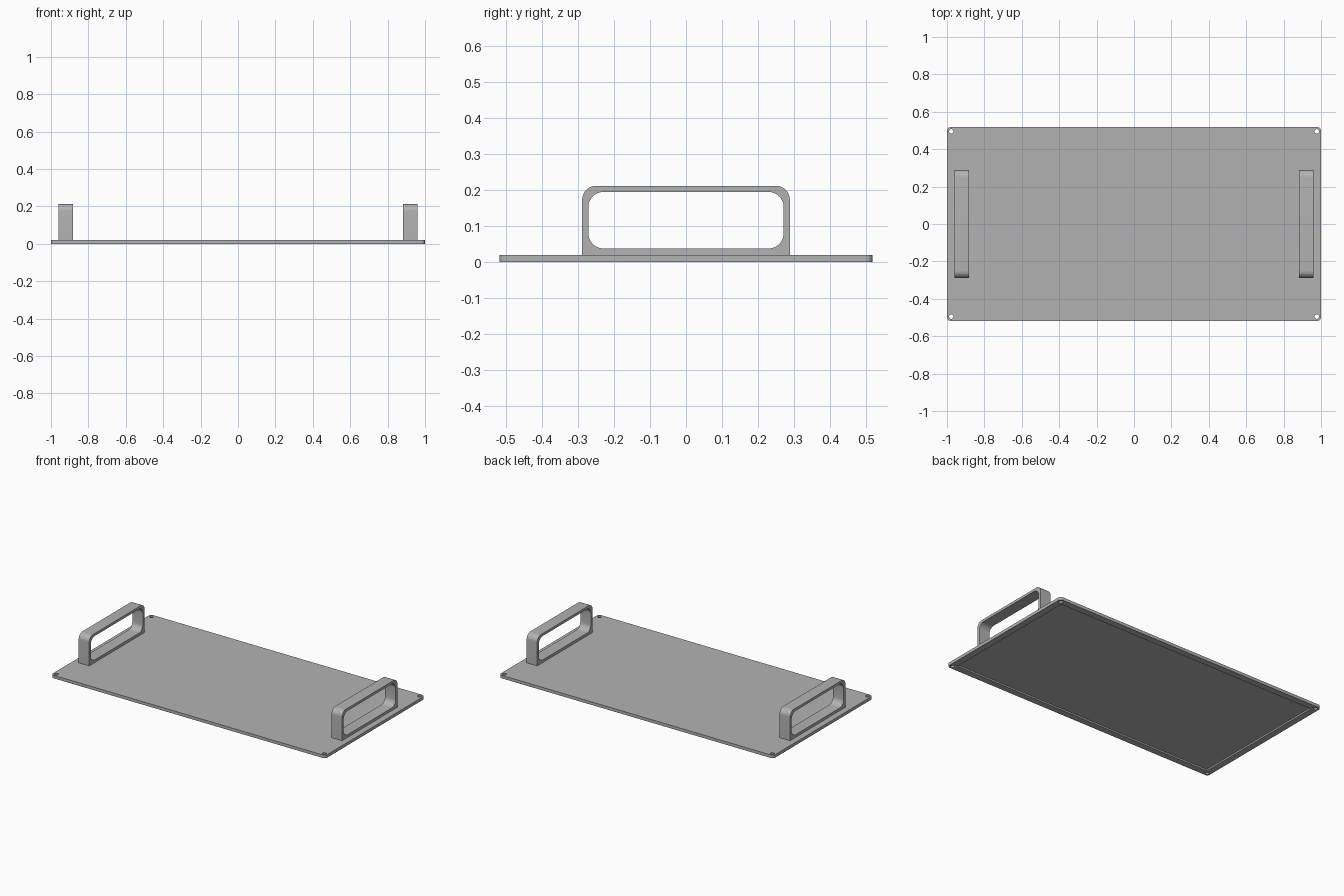
import bpy, bmesh, math
from mathutils import Vector

if "Cube" in bpy.data.objects:
    bpy.data.objects.remove(bpy.data.objects["Cube"])

gray = bpy.data.materials.new("plain gray")
gray.use_nodes = True
gray.diffuse_color = (0.45, 0.45, 0.45, 1)
gray.node_tree.nodes["Principled BSDF"].inputs["Base Color"].default_value = gray.diffuse_color


def circle(cx, cy, r, n=24):
    return [(cx + r * math.cos(math.tau * i / n), cy + r * math.sin(math.tau * i / n)) for i in range(n)]


def rounded_rect(x0, x1, y0, y1, top_r, bottom_r, steps=8):
    """Counter-clockwise outline; a zero radius gives a square corner."""
    corners = ((x1, y1, top_r, -1, -1), (x0, y1, top_r, 1, -1),
               (x0, y0, bottom_r, 1, 1), (x1, y0, bottom_r, -1, 1))
    points = []
    for k, (x, y, r, sx, sy) in enumerate(corners):
        for i in range(steps + 1 if r else 1):
            a = math.pi / 2 * (k + i / steps)
            points.append((x + sx * r + r * math.cos(a), y + sy * r + r * math.sin(a)))
    return points


def cap(bm, place, depth, outlines):
    """Flat face at one depth; outlines after the first are holes."""
    edges = []
    for outline in outlines:
        verts = [bm.verts.new(place(u, v, depth)) for u, v in outline]
        edges += [bm.edges.new((verts[i - 1], verts[i])) for i in range(len(verts))]
    bmesh.ops.triangle_fill(bm, edges=edges, use_beauty=True, normal=place(0, 0, 1) - place(0, 0, 0))


def wall(bm, place, outline, d0, d1):
    """Strip of faces joining an outline at two depths."""
    low, high = ([bm.verts.new(place(u, v, d)) for u, v in outline] for d in (d0, d1))
    for i in range(len(outline)):
        bm.faces.new((low[i - 1], low[i], high[i], high[i - 1]))


def finish(bm, name):
    bmesh.ops.remove_doubles(bm, verts=bm.verts, dist=0.00005)
    bmesh.ops.recalc_face_normals(bm, faces=bm.faces)
    mesh = bpy.data.meshes.new(name)
    bm.to_mesh(mesh)
    bm.free()
    mesh.materials.append(gray)
    obj = bpy.data.objects.new(name, mesh)
    bpy.context.collection.objects.link(obj)
    bpy.ops.object.select_all(action="DESELECT")
    obj.select_set(True)
    bpy.context.view_layer.objects.active = obj
    bpy.ops.object.shade_smooth_by_angle(angle=math.radians(30))


# Panel with four corner screw holes and a shallow recess underneath
HALF_X, HALF_Y, THICK, RECESS, RIM = 1.0, 0.518, 0.02, 0.01, 0.043
flat = lambda u, v, d: Vector((u, v, d))
edge = rounded_rect(-HALF_X, HALF_X, -HALF_Y, HALF_Y, 0.02, 0.02)
pocket = rounded_rect(RIM - HALF_X, HALF_X - RIM, RIM - HALF_Y, HALF_Y - RIM, 0, 0)
holes = [circle(sx * (HALF_X - 0.023), sy * (HALF_Y - 0.023), 0.012) for sx in (-1, 1) for sy in (-1, 1)]
bm = bmesh.new()
cap(bm, flat, THICK, [edge] + holes)
cap(bm, flat, 0, [edge, pocket] + holes)
cap(bm, flat, RECESS, [pocket])
wall(bm, flat, pocket, 0, RECESS)
for outline in [edge] + holes:
    wall(bm, flat, outline, 0, THICK)
finish(bm, "panel")

# Looped handles, one at each end
outer = rounded_rect(-0.288, 0.288, THICK, 0.212, 0.038, 0)
opening = rounded_rect(-0.271, 0.271, 0.038, 0.195, 0.042, 0.042)
for name, side in (("left_handle", 1), ("right_handle", -1)):
    upright = lambda u, v, d: Vector((side * d, u, v))
    bm = bmesh.new()
    for depth in (0.883, 0.96):
        cap(bm, upright, depth, [outer, opening])
    for outline in (outer, opening):
        wall(bm, upright, outline, 0.883, 0.96)
    finish(bm, name)
